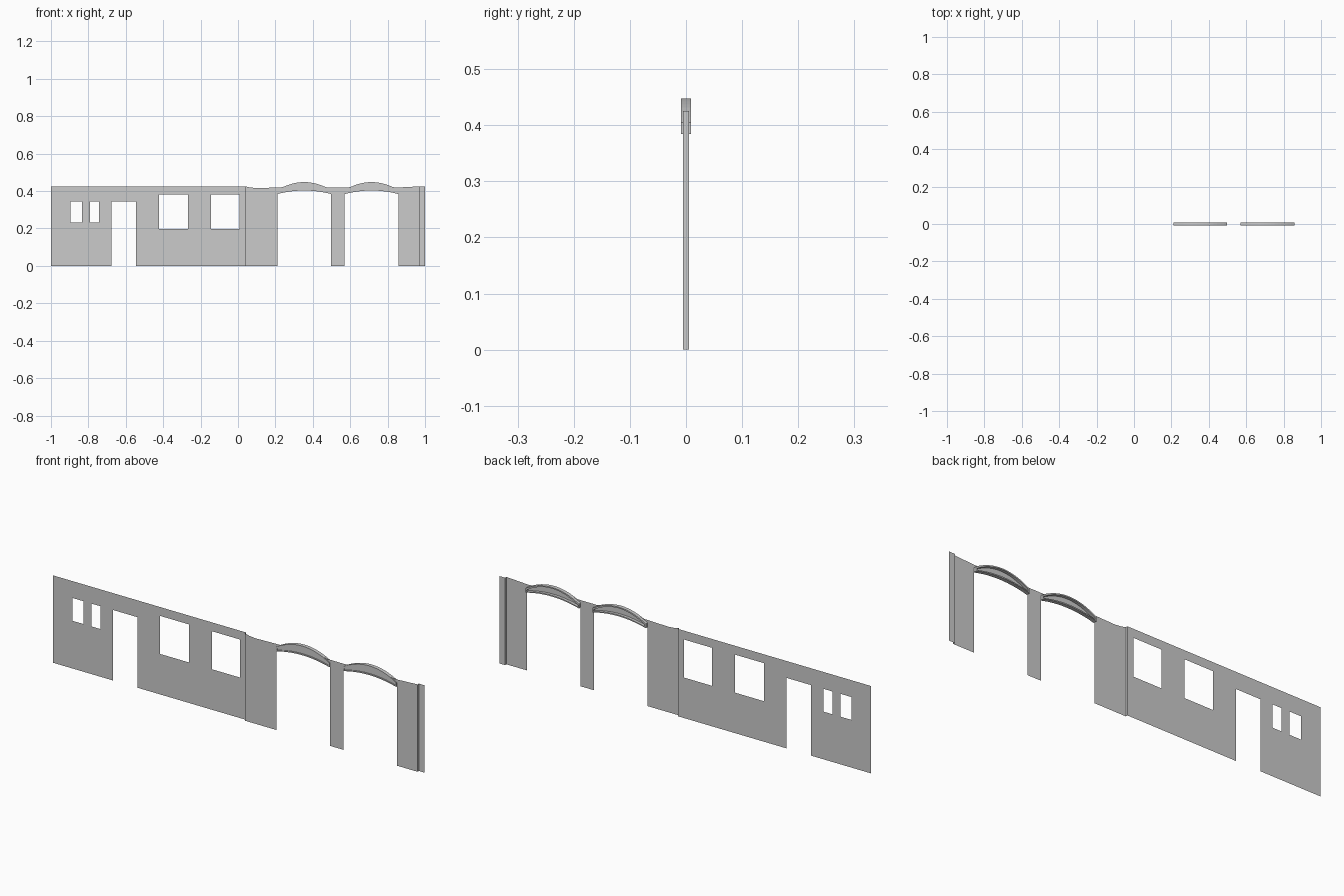
import bpy, bmesh

if "Cube" in bpy.data.objects:
    bpy.data.objects.remove(bpy.data.objects["Cube"])

H = 0.425            # wall height
BACK, FRONT = 0.005, -0.005   # y of the two sheet planes
HALF = 0.144         # half width of an arched opening
ARCHES = (0.354, 0.714)
N = 16


def finish(bm, name):
    me = bpy.data.meshes.new(name)
    bm.to_mesh(me)
    bm.free()
    ob = bpy.data.objects.new(name, me)
    bpy.context.collection.objects.link(ob)
    return ob


def sheet(name, loops, y):
    """Flat upright sheet: first loop is the outline, the others are holes."""
    bm = bmesh.new()
    for loop in loops:
        vs = [bm.verts.new((x, y, z)) for x, z in loop]
        for a, b in zip(vs, vs[1:] + vs[:1]):
            bm.edges.new((a, b))
    bmesh.ops.triangle_fill(bm, edges=bm.edges[:], use_beauty=True, normal=(0, -1, 0))
    for f in bm.faces:
        f.normal_update()
        if f.normal.y > 0:
            f.normal_flip()
    return finish(bm, name)


def rect(x0, x1, z0, z1):
    return [(x0, z0), (x1, z0), (x1, z1), (x0, z1)]


def arc(cx, half, z_end, z_mid):
    """Shallow arc running left to right."""
    ts = [-1 + 2 * i / N for i in range(N + 1)]
    return [(cx + half * t, z_mid - (z_mid - z_end) * t * t) for t in ts]


def arch_low(cx, t=0):
    return arc(cx, HALF - t, 0.384 + t, 0.403 + t)


def arch_top(cx, t=0):
    return arc(cx, HALF - t, 0.405 - t, 0.448 - t)


# Left wall with door and four windows
outline = [(-1, 0), (-0.677, 0), (-0.677, 0.343), (-0.545, 0.343), (-0.545, 0),
           (0.04, 0), (0.04, H), (-1, H)]
sheet("window_wall", [outline,
                      rect(-0.895, -0.835, 0.232, 0.343),
                      rect(-0.792, -0.743, 0.232, 0.343),
                      rect(-0.422, -0.267, 0.197, 0.382),
                      rect(-0.144, 0.008, 0.197, 0.382)], BACK)

# Arcade wall: piers below, curved openings, top edge following the arches
bottom, top = [(0.04, 0)], [(0.04, H), (0.065, 0.419), (0.10, 0.416)]
for cx in ARCHES:
    bottom += [(cx - HALF, 0)] + arch_low(cx) + [(cx + HALF, 0)]
    top += [(x, max(z, 0.419)) for x, z in arch_top(cx)]
bottom.append((0.97, 0))
top += [(0.89, 0.421), (0.97, H)]
sheet("arcade_wall", [bottom + top[::-1]], FRONT)

# End strip and the narrow returns joining the stepped sheets
sheet("end_strip", [rect(0.97, 1, 0, H)], BACK)
for x, name in ((0.04, "left_return"), (0.97, "right_return")):
    bm = bmesh.new()
    bm.faces.new([bm.verts.new((x, y, z)) for y, z in
                  ((FRONT, 0), (BACK, 0), (BACK, H), (FRONT, H))])
    finish(bm, name)

# Arch trims: raised rim around each crescent
for k, cx in enumerate(ARCHES):
    bm = bmesh.new()
    rings = []
    for t, y in ((0, -0.009), (0.006, -0.009), (0.006, 0.009), (0, 0.009)):
        pts = arch_low(cx, t) + arch_top(cx, t)[::-1]
        rings.append([bm.verts.new((x, y, z)) for x, z in pts])
    n = len(rings[0])
    for a, b in zip(rings, rings[1:] + rings[:1]):
        for i in range(n):
            j = (i + 1) % n
            bm.faces.new((a[i], a[j], b[j], b[i]))
    bmesh.ops.recalc_face_normals(bm, faces=bm.faces[:])
    finish(bm, f"arch_trim_{k + 1}")
